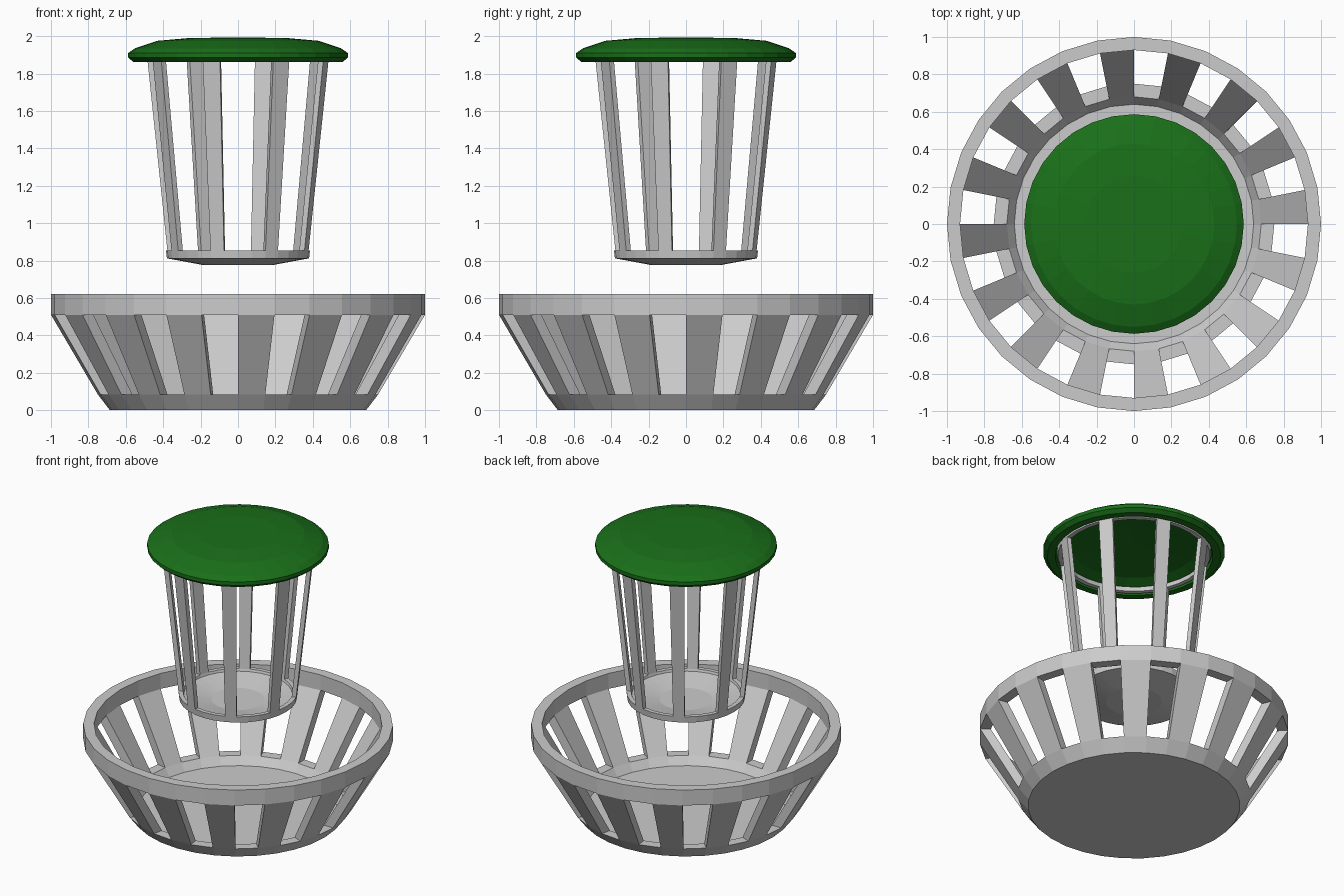
import bpy, bmesh, math

if "Cube" in bpy.data.objects:
    bpy.data.objects.remove(bpy.data.objects["Cube"])

N = 32  # sides of every ring


def shell(name, pairs, solid=lambda seg, band: True):
    """Revolve a thick wall; pairs = ((outer r, z), (inner r, z)) per ring.
    solid(seg, band) says which wall cells exist, the rest become windows."""
    bm = bmesh.new()
    bands = len(pairs) - 1

    def pt(ring, side, seg):
        r, z = pairs[ring][side]
        a = 2 * math.pi * (seg % N) / N
        return (r * math.cos(a), r * math.sin(a), z)

    def quad(*keys):
        bm.faces.new([bm.verts.new(pt(*k)) for k in keys])

    def filled(s, b):
        return 0 <= b < bands and solid(s % N, b)

    for s in range(N):
        for b in range(bands):
            if not filled(s, b):
                continue
            for side in (0, 1):  # outer and inner skin
                quad((b, side, s), (b, side, s + 1), (b + 1, side, s + 1), (b + 1, side, s))
            for ring, nb in ((b, b - 1), (b + 1, b + 1)):  # sills and rims
                if not filled(s, nb) and pairs[ring][0][0] > 0:
                    quad((ring, 0, s), (ring, 0, s + 1), (ring, 1, s + 1), (ring, 1, s))
            for edge, ns in ((s, s - 1), (s + 1, s + 1)):  # slat sides
                if not filled(ns, b):
                    quad((b, 0, edge), (b + 1, 0, edge), (b + 1, 1, edge), (b, 1, edge))
    bmesh.ops.remove_doubles(bm, verts=bm.verts[:], dist=1e-4)
    bmesh.ops.recalc_face_normals(bm, faces=bm.faces[:])
    mesh = bpy.data.meshes.new(name)
    bm.to_mesh(mesh)
    bm.free()
    obj = bpy.data.objects.new(name, mesh)
    bpy.context.collection.objects.link(obj)
    return obj


# Wide slatted bowl: every second segment is a slat
shell("slatted_bowl", [
    ((0, 0), (0, 0.03)),
    ((0.685, 0.0), (0.64, 0.03)),
    ((0.75, 0.085), (0.68, 0.085)),
    ((1.0, 0.51), (0.93, 0.51)),
    ((1.0, 0.62), (0.93, 0.62)),
], lambda s, b: b != 2 or s % 2 == 0)

# Tall slatted cup: every fourth segment is a slat
shell("slatted_cup", [
    ((0, 0.775), (0, 0.803)),
    ((0.18, 0.775), (0.17, 0.803)),
    ((0.38, 0.812), (0.35, 0.838)),
    ((0.385, 0.855), (0.355, 0.855)),
    ((0.493, 1.865), (0.463, 1.865)),
    ((0.498, 1.90), (0.468, 1.90)),
], lambda s, b: b != 3 or s % 4 == 2)

# Domed green lid, hollow underneath
lid = shell("lid", [
    ((0, 1.993), (0, 1.955)),
    ((0.26, 1.99), (0.25, 1.95)),
    ((0.43, 1.975), (0.41, 1.935)),
    ((0.55, 1.935), (0.51, 1.90)),
    ((0.587, 1.91), (0.51, 1.89)),
    ((0.587, 1.885), (0.51, 1.88)),
    ((0.56, 1.862), (0.51, 1.862)),
])
green = bpy.data.materials.new("lid_green")
green.diffuse_color = (0.01, 0.16, 0.01, 1)
green.use_nodes = True
green.node_tree.nodes["Principled BSDF"].inputs["Base Color"].default_value = green.diffuse_color
lid.data.materials.append(green)
